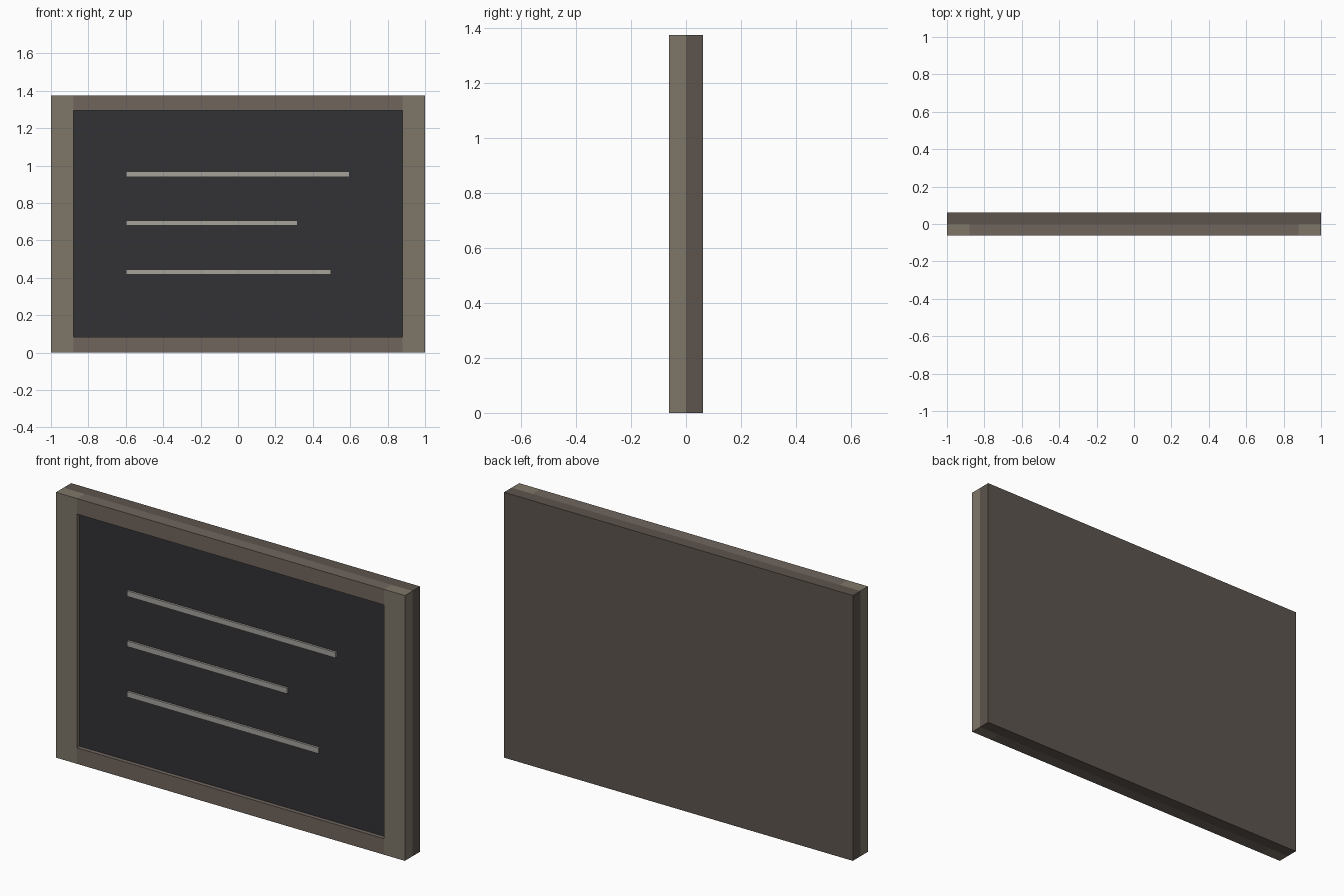
import bpy

if "Cube" in bpy.data.objects:
    bpy.data.objects.remove(bpy.data.objects["Cube"])


def material(name, rgb):
    m = bpy.data.materials.new(name)
    m.diffuse_color = (*rgb, 1)
    m.use_nodes = True
    m.node_tree.nodes["Principled BSDF"].inputs["Base Color"].default_value = m.diffuse_color
    return m


def box(name, x, y, z, mat):
    """Box from (min, max) ranges on each axis."""
    bpy.ops.mesh.primitive_cube_add(
        size=1, location=[(a + b) / 2 for a, b in (x, y, z)])
    ob = bpy.context.object
    ob.name = name
    ob.scale = [b - a for a, b in (x, y, z)]
    bpy.ops.object.transform_apply(location=False, rotation=False, scale=True)
    ob.data.materials.append(mat)
    return ob


back_wood = material("back_wood", (0.11, 0.09, 0.075))
frame_wood = material("frame_wood", (0.21, 0.18, 0.14))
rail_wood = material("rail_wood", (0.16, 0.13, 0.11))
slate = material("slate", (0.032, 0.032, 0.036))
chalk = material("chalk", (0.38, 0.36, 0.33))

W, H, D = 1.0, 1.375, 0.062      # half width, height, half depth
IN, Z0, Z1 = 0.88, 0.083, 1.294  # panel opening

# Backing board
box("back_board", (-W, W), (0, D), (0, H), back_wood)

# Frame: two stiles, two rails
box("left_stile", (-W, -IN), (-D, 0), (0, H), frame_wood)
box("right_stile", (IN, W), (-D, 0), (0, H), frame_wood)
box("bottom_rail", (-IN, IN), (-D, 0), (0, Z0), rail_wood)
box("top_rail", (-IN, IN), (-D, 0), (Z1, H), rail_wood)

# Recessed dark panel
box("panel", (-IN, IN), (-0.04, 0), (Z0, Z1), slate)

# Raised strips on the panel
for z, end in ((0.953, 0.595), (0.693, 0.317), (0.431, 0.496)):
    box("strip", (-0.6, end), (-0.051, -0.038), (z - 0.0145, z + 0.0145), chalk)
